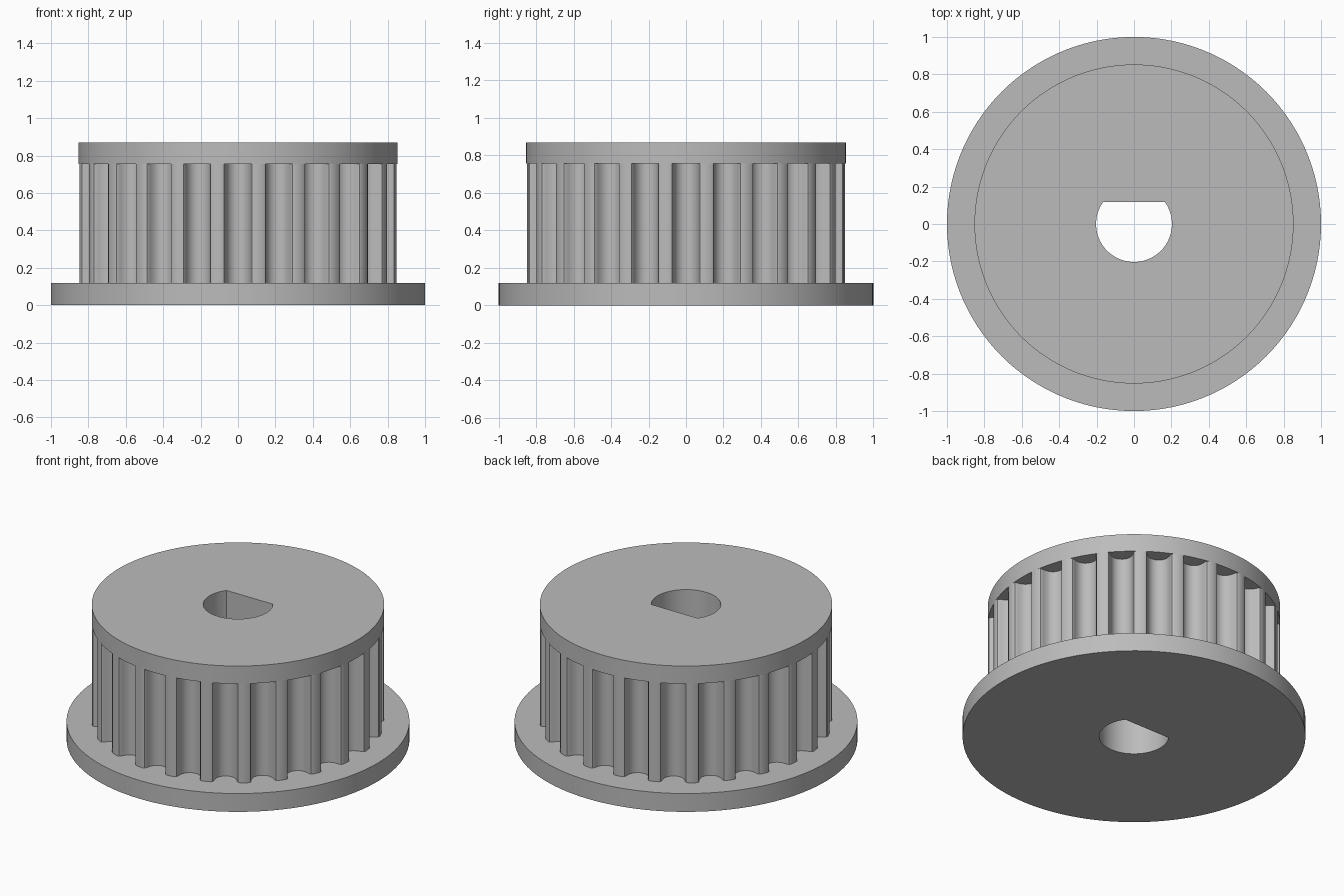
import bpy
import bmesh
from math import cos, sin, pi, radians, sqrt, asin
from mathutils import Matrix, Vector

TEETH = 24
R_FLANGE, R_BODY = 1.0, 0.853
Z_FLANGE, Z_CAP, Z_TOP = 0.118, 0.756, 0.87
R_BORE, Y_FLAT = 0.203, 0.118

cube = bpy.data.objects.get("Cube")
if cube:
    bpy.data.objects.remove(cube)

grey = bpy.data.materials.new("plain grey")
grey.use_nodes = True
colour = (0.5, 0.5, 0.5, 1)
grey.diffuse_color = colour
grey.node_tree.nodes["Principled BSDF"].inputs["Base Color"].default_value = colour


def arc(radius, start, end, steps):
    """Points on an arc, both ends included."""
    angles = [start + (end - start) * i / steps for i in range(steps + 1)]
    return [Vector((radius * cos(a), radius * sin(a))) for a in angles]


def wall(bm, loop, z0, z1, inward=False):
    """Upright band that follows a closed outline."""
    low = [bm.verts.new((p.x, p.y, z0)) for p in loop]
    high = [bm.verts.new((p.x, p.y, z1)) for p in loop]
    for i in range(len(loop)):
        j = (i + 1) % len(loop)
        face = bm.faces.new((low[i], low[j], high[j], high[i]))
        if inward:
            face.normal_flip()


def ring(bm, outer, inner, z, up):
    """Flat face between two closed outlines."""
    edges = []
    for loop in (outer, inner):
        verts = [bm.verts.new((p.x, p.y, z)) for p in loop]
        edges += [bm.edges.new((verts[i - 1], verts[i])) for i in range(len(verts))]
    made = bmesh.ops.triangle_fill(bm, edges=edges, use_beauty=True)["geom"]
    for face in made:
        if isinstance(face, bmesh.types.BMFace):
            face.normal_update()
            if (face.normal.z > 0) != up:
                face.normal_flip()


def finish(bm, name):
    bmesh.ops.remove_doubles(bm, verts=bm.verts, dist=0.0001)
    mesh = bpy.data.meshes.new(name)
    bm.to_mesh(mesh)
    bm.free()
    mesh.materials.append(grey)
    obj = bpy.data.objects.new(name, mesh)
    bpy.context.collection.objects.link(obj)
    bpy.ops.object.select_all(action="DESELECT")
    obj.select_set(True)
    bpy.context.view_layer.objects.active = obj
    bpy.ops.object.shade_smooth_by_angle(angle=radians(30))


# Half of one groove: distance from its centre line, depth
half = [(0.0863, 0), (0.0748, 0.0043), (0.069, 0.015), (0.0668, 0.0275),
        (0.0632, 0.0396), (0.0583, 0.0513), (0.0522, 0.0623), (0.0414, 0.0736),
        (0.0287, 0.0817), (0.0147, 0.0866), (0, 0.0883)]
chord = sqrt(R_BODY ** 2 - half[0][0] ** 2)
groove = [Vector((chord - d, -w)) for w, d in half]
groove += [Vector((p.x, -p.y)) for p in reversed(groove[:-1])]
groove_angle = asin(half[0][0] / R_BODY)
pitch = 2 * pi / TEETH
lip = arc(R_BODY, -groove_angle, groove_angle, 4)
tip = arc(R_BODY, groove_angle, pitch - groove_angle, 2)[1:-1]

# Outlines of the toothed barrel, the cap, the flange and the D-shaped bore
teeth_loop, cap_loop, crescents = [], [], []
for k in range(TEETH):
    turn = Matrix.Rotation(k * pitch, 2)
    teeth_loop += [turn @ p for p in groove + tip]
    cap_loop += [turn @ p for p in lip + tip]
    crescents.append([turn @ p for p in groove + lip[-2:0:-1]])
flange_loop = arc(R_FLANGE, 0, 2 * pi, 120)[:-1]
flat_angle = asin(Y_FLAT / R_BORE)
bore_loop = arc(R_BORE, pi - flat_angle, 2 * pi + flat_angle, 40)

# Bottom flange
bm = bmesh.new()
ring(bm, flange_loop, bore_loop, 0, False)
wall(bm, flange_loop, 0, Z_FLANGE)
ring(bm, flange_loop, teeth_loop, Z_FLANGE, True)
finish(bm, "bottom_flange")

# Toothed barrel
bm = bmesh.new()
wall(bm, teeth_loop, Z_FLANGE, Z_CAP)
finish(bm, "toothed_barrel")

# Top cap, closing each groove from above
bm = bmesh.new()
for outline in crescents:
    face = bm.faces.new([bm.verts.new((p.x, p.y, Z_CAP)) for p in outline])
    face.normal_update()
    if face.normal.z > 0:
        face.normal_flip()
wall(bm, cap_loop, Z_CAP, Z_TOP)
ring(bm, cap_loop, bore_loop, Z_TOP, True)
finish(bm, "top_cap")

# Shaft bore
bm = bmesh.new()
wall(bm, bore_loop, 0, Z_TOP, inward=True)
finish(bm, "shaft_bore")
